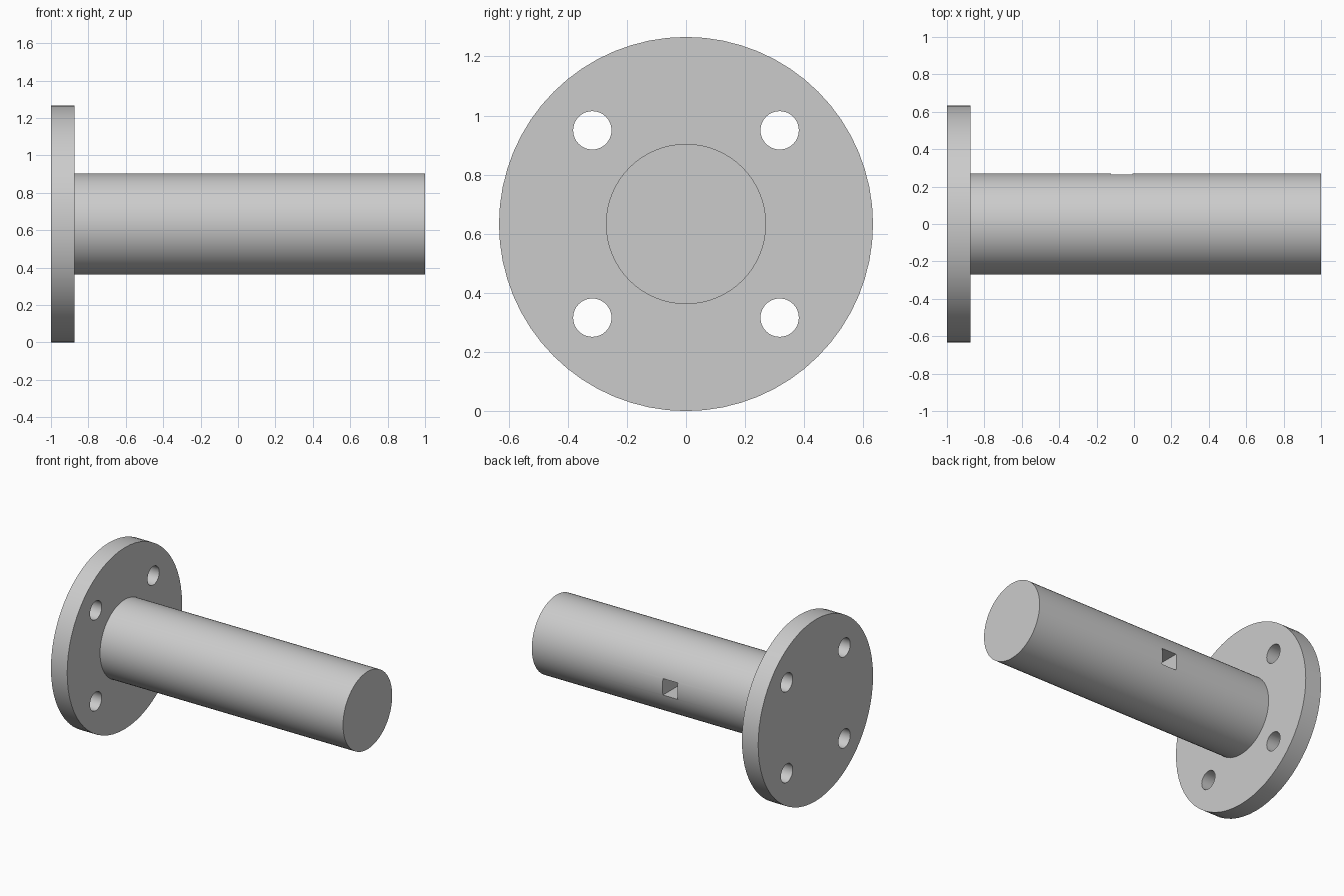
import bpy
from math import pi, radians

cube = bpy.data.objects.get("Cube")
if cube:
    bpy.data.objects.remove(cube)

AXIS_Z = 0.633

steel = bpy.data.materials.new("plain grey")
steel.use_nodes = True
grey = (0.6, 0.6, 0.6, 1)
steel.diffuse_color = grey
steel.node_tree.nodes["Principled BSDF"].inputs["Base Color"].default_value = grey


def disc(name, radius, x0, x1, y=0, z=AXIS_Z, sides=64):
    """Cylinder lying along x."""
    bpy.ops.mesh.primitive_cylinder_add(
        vertices=sides, radius=radius, depth=x1 - x0,
        location=((x0 + x1) / 2, y, z), rotation=(0, pi / 2, 0))
    obj = bpy.context.object
    obj.name = name
    obj.data.materials.append(steel)
    return obj


def cut(target, cutter, operation="DIFFERENCE"):
    """Apply a boolean and remove the helper."""
    mod = target.modifiers.new("cut", "BOOLEAN")
    mod.operation = operation
    mod.solver = "EXACT"
    mod.object = cutter
    bpy.context.view_layer.objects.active = target
    bpy.ops.object.modifier_apply(modifier=mod.name)
    bpy.data.objects.remove(cutter)


# Round flange joined to the solid shaft
body = disc("flanged_shaft", 0.633, -1, -0.875)
cut(body, disc("shaft", 0.271, -0.94, 1), "UNION")

# Four bolt holes
for sy in (-1, 1):
    for sz in (-1, 1):
        cut(body, disc("bolt_hole", 0.065, -1.1, -0.8,
                       sy * 0.317, AXIS_Z + sz * 0.317, 32))

# Square pocket in the back of the shaft
bpy.ops.mesh.primitive_cube_add(size=1, location=(-0.065, 0.2, AXIS_Z))
pocket = bpy.context.object
pocket.scale = (0.115, 0.4, 0.115)
pocket.data.materials.append(steel)
bpy.context.view_layer.update()
cut(body, pocket)

# Smooth round walls, sharp rims
bpy.ops.object.select_all(action="DESELECT")
body.select_set(True)
bpy.context.view_layer.objects.active = body
bpy.ops.object.shade_smooth_by_angle(angle=radians(30))
